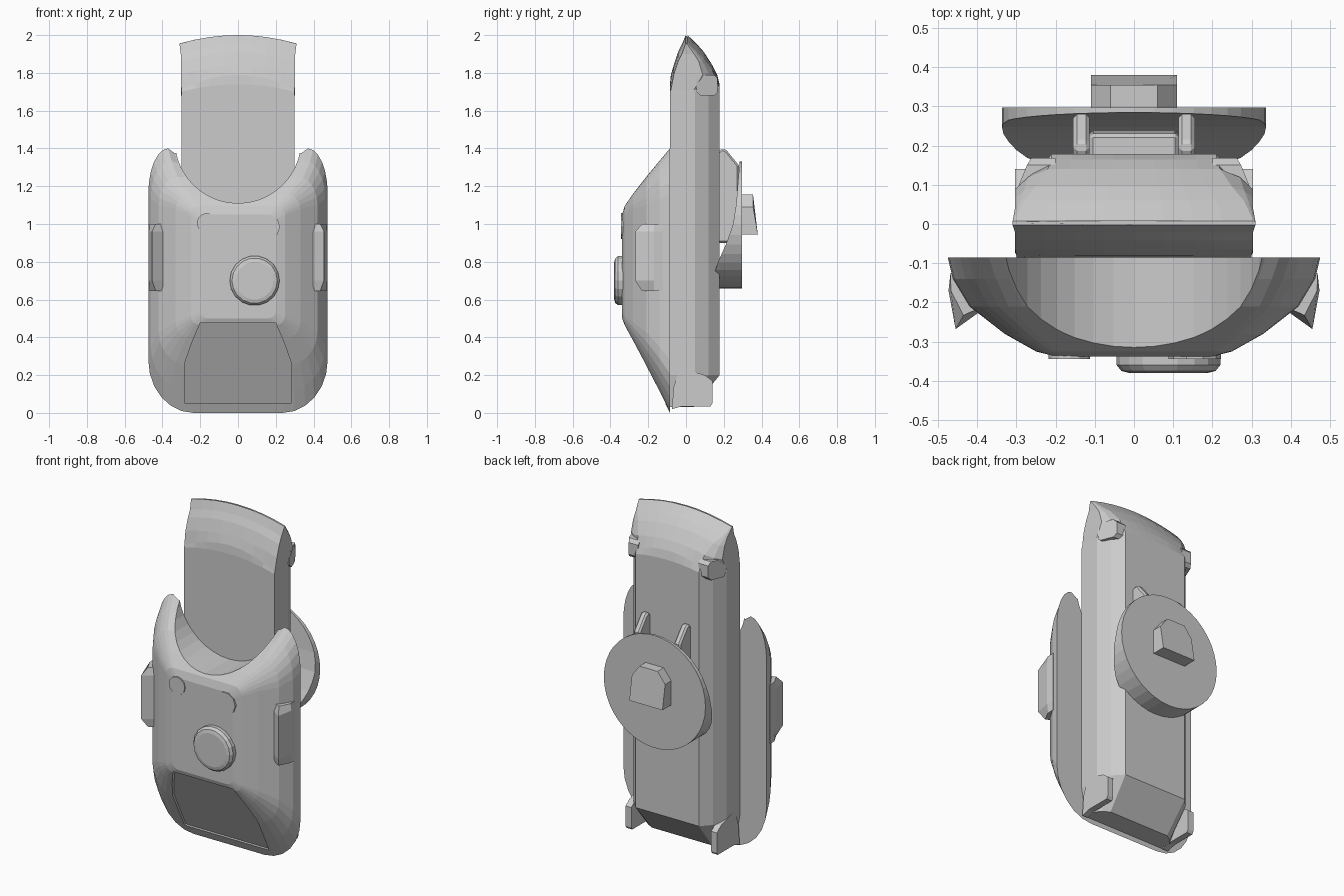
import bpy, bmesh, math

if "Cube" in bpy.data.objects:
    bpy.data.objects.remove(bpy.data.objects["Cube"])


def loft(name, rings):
    """Skin closed rings of equal point count and cap both ends."""
    bm = bmesh.new()
    vs = [[bm.verts.new(p) for p in r] for r in rings]
    n = len(rings[0])
    for a, b in zip(vs, vs[1:]):
        for i in range(n):
            j = (i + 1) % n
            bm.faces.new((a[i], a[j], b[j], b[i]))
    bm.faces.new(vs[0])
    bm.faces.new(vs[-1])
    bmesh.ops.recalc_face_normals(bm, faces=bm.faces)
    me = bpy.data.meshes.new(name)
    bm.to_mesh(me)
    bm.free()
    ob = bpy.data.objects.new(name, me)
    bpy.context.collection.objects.link(ob)
    return ob


def prism_x(name, yz, x0, x1):
    return loft(name, [[(x, y, z) for y, z in yz] for x in (x0, x1)])


def bevel(ob, width, segments=1):
    m = ob.modifiers.new("bevel", 'BEVEL')
    m.width, m.segments = width, segments
    m.limit_method, m.angle_limit = 'ANGLE', math.radians(40)


def cut(ob, cutter):
    m = ob.modifiers.new("cut", 'BOOLEAN')
    m.operation, m.solver, m.object = 'DIFFERENCE', 'EXACT', cutter
    cutter.hide_render = True
    bpy.context.view_layer.objects.active = ob
    bpy.ops.object.modifier_apply(modifier=m.name)
    bpy.data.objects.remove(cutter)


def circle(x, z, r, n, y):
    return [(x + r * math.cos(2 * math.pi * i / n), y,
             z + r * math.sin(2 * math.pi * i / n)) for i in range(n)]


def lerp_table(table, v):
    for (a, p), (b, q) in zip(table, table[1:]):
        if v <= b:
            return p + (q - p) * (v - a) / (b - a)
    return table[-1][1]


# Back body: tall slab with two-step rear chamfers and an arched wedge crown
def body_ring(z, yf, yb, w, c, arch, side, knee):
    """side, knee: depth fractions where the side and the mid-chamfer end."""
    d = yb - yf
    ys, yk, k = yf + d * side, yf + d * knee, (w * 0.6 + c * 0.4)
    cols = [i / 4 for i in range(-4, 5)]
    pts = [(w * t, yf) for t in cols] + [(w, ys), (k, yk)]
    pts += [(-c * t, yb) for t in cols] + [(-k, yk), (-w, ys)]
    return [(x, y, z - arch * (x / w) ** 2) for x, y in pts]


loft("back_body", [body_ring(*r) for r in (
    (0.03, -0.085, 0.04, 0.27, 0.20, 0, 0.5, 0.8),
    (0.20, -0.085, 0.178, 0.30, 0.21, 0, 0.5, 0.78),
    (1.74, -0.085, 0.178, 0.30, 0.21, 0.04, 0.5, 0.78),
    (1.79, -0.08, 0.165, 0.30, 0.21, 0.08, 0.5, 0.78),
    (1.84, -0.065, 0.14, 0.303, 0.22, 0.05, 0.75, 0.9),
    (1.91, -0.042, 0.095, 0.303, 0.25, 0.05, 0.8, 0.92),
    (1.95, -0.022, 0.06, 0.303, 0.28, 0.05, 0.8, 0.92),
    (2.00, -0.002, 0.008, 0.31, 0.305, 0.045, 0.6, 0.8))])


# Front shell: rounded outlines shrinking towards the front
def shell_ring(y, w, zb, zt, rb, hb, rt, ht, dip=0):
    right = []
    for i in range(7):
        a = math.pi / 2 * i / 6
        right.append((w - rb + rb * math.sin(a), zb + hb - hb * math.cos(a)))
    for i in range(7):
        a = math.pi / 2 * i / 6
        right.append((w - rt + rt * math.cos(a), zt - ht + ht * math.sin(a)))
    right.append((w - rt - 0.035, zt - dip))
    return [(x, y, z) for x, z in right] + [(-x, y, z) for x, z in reversed(right)]


shell = loft("front_shell", [shell_ring(*r) for r in (
    (-0.085, 0.475, 0.00, 1.40, 0.24, 0.28, 0.105, 0.24, 0.025),
    (-0.14, 0.462, 0.11, 1.335, 0.22, 0.24, 0.11, 0.20, 0.015),
    (-0.21, 0.42, 0.245, 1.25, 0.18, 0.18, 0.10, 0.15),
    (-0.28, 0.33, 0.38, 1.16, 0.11, 0.10, 0.08, 0.08),
    (-0.325, 0.25, 0.465, 1.095, 0.05, 0.05, 0.05, 0.05),
    (-0.338, 0.20, 0.50, 1.05, 0.04, 0.04, 0.04, 0.04))])
# Round notch between the two horns
cut(shell, loft("notch_cutter", [circle(0, 1.445, 0.335, 40, y) for y in (-0.6, 0.1)]))
# Sloping recessed panel at the bottom
half = [(0.28, 0.05), (0.28, 0.27), (0.245, 0.37), (0.2, 0.475)]
panel = half + [(-x, z) for x, z in reversed(half)]
cut(shell, loft("panel_cutter", [
    [(x, -0.335 + (0.49 - z) * 0.51 + d, z) for x, z in panel] for d in (-0.3, 0.017)]))

# Front buttons
for name, x, z, r, n, y in (("small_button", -0.165, 1.005, 0.053, 12, -0.344),
                            ("medium_button", 0.155, 0.985, 0.067, 10, -0.344)):
    loft(name, [circle(x, z, r, n, -0.28), circle(x, z, r, n, y)])
loft("large_button", [circle(0.088, 0.70, r, 18, y) for r, y in (
    (0.132, -0.30), (0.132, -0.36), (0.12, -0.375), (0.10, -0.38))])

# Parts mirrored on both sides
for s, side in ((-1, "left"), (1, "right")):
    # Side grip: thin wing flaring forward off the shell wall
    loft(side + "_grip", [
        [(s * x, y, z) for x, y in ((0.36, -0.2), (0.455 - t * 0.02, -0.268 + t * 0.035),
                                    (0.473 - t * 0.006, -0.17), (0.468, -0.125),
                                    (0.38, -0.125))]
        for z, t in ((0.645, 1), (0.70, 0), (0.96, 0), (1.0, 1))])
    # Bottom corner fin
    fin = [(-0.075, 0.02), (-0.02, 0.035), (0.13, 0.035), (0.14, 0.05), (0.14, 0.17),
           (0.10, 0.20), (0.0, 0.23), (-0.045, 0.20), (-0.065, 0.14)]
    prism_x(side + "_fin", fin, s * 0.265, s * 0.303)
    # Upper corner lug, tucked under the crown on the chamfer
    lug = [(0.055, 1.70), (0.075, 1.68), (0.15, 1.68), (0.168, 1.70),
           (0.168, 1.77), (0.15, 1.79), (0.075, 1.79), (0.055, 1.77)]
    loft(side + "_lug", [[(s * 0.2, y, z) for y, z in lug],
                         [(s * (0.303 - max(0, y - 0.1) * 0.6), y, z) for y, z in lug]])
    # Rib joining the rear disc to the body
    rib = [(0.16, 0.9), (0.16, 1.38), (0.195, 1.40), (0.215, 1.39), (0.28, 1.31), (0.28, 0.9)]
    bevel(prism_x(side + "_rib", rib, s * 0.113, s * 0.155), 0.01)

# Rear disc: flat back, front surface slanting deeper towards the bottom
SLANT = [(0.66, 0.13), (0.74, 0.15), (0.80, 0.17), (0.90, 0.215),
         (0.995, 0.248), (1.10, 0.265), (1.34, 0.285)]
N = 40
bm = bmesh.new()
back = [bm.verts.new(p) for p in circle(0, 0.995, 0.337, N, 0.297)]
front = [bm.verts.new((v.co.x, lerp_table(SLANT, v.co.z), v.co.z)) for v in back]
bm.faces.new(back)
for i in range(N):
    j = (i + 1) % N
    bm.faces.new((back[i], back[j], front[j], front[i]))
q = N // 4
for k in range(N // 2):
    strip = [front[(q + k) % N], front[(q + k + 1) % N],
             front[(q - k - 1) % N], front[(q - k) % N]]
    bm.faces.new(list(dict.fromkeys(strip)))
bmesh.ops.recalc_face_normals(bm, faces=bm.faces)
mesh = bpy.data.meshes.new("rear_disc")
bm.to_mesh(mesh)
bm.free()
bpy.context.collection.objects.link(bpy.data.objects.new("rear_disc", mesh))

# Block between the ribs
bevel(prism_x("rib_block", [(0.16, 0.9), (0.16, 1.2), (0.23, 1.2), (0.24, 0.9)],
              -0.115, 0.115), 0.01)

# Rear knob with clipped upper corners
knob = [(-0.11, 0.945), (0.11, 0.945), (0.11, 1.09), (0.06, 1.155),
        (-0.06, 1.155), (-0.11, 1.09)]
loft("rear_knob", [
    [(x, 0.28, z) for x, z in knob],
    [(x, 0.355 + max(0, 1.08 - z) * 0.185, z) for x, z in knob]])
